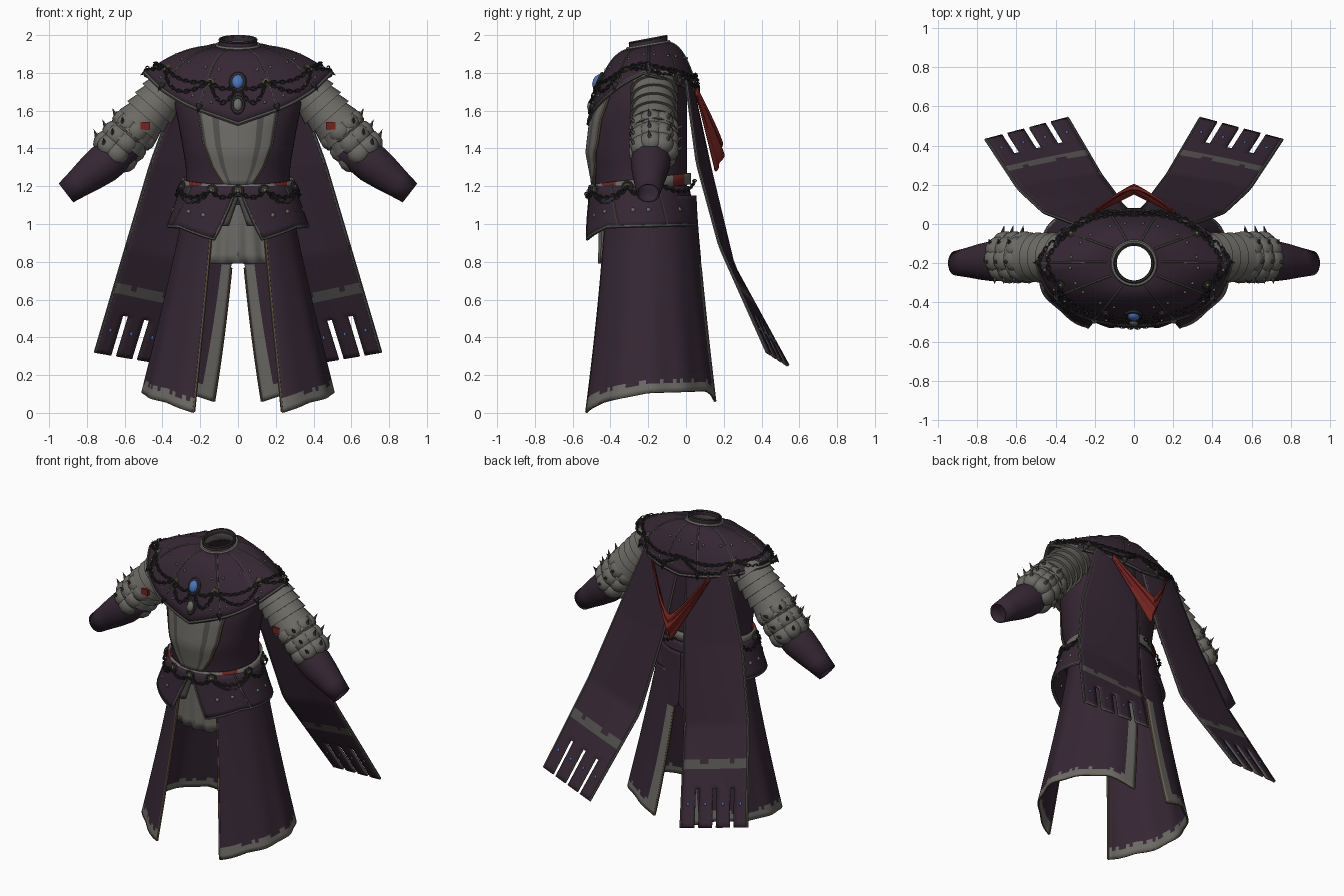
import bpy, bmesh, random
from math import sin, cos, pi, radians, degrees, asin
from mathutils import Vector as V, Matrix, Quaternion

random.seed(4)
cube = bpy.data.objects.get("Cube")
if cube:
    bpy.data.objects.remove(cube)
made = []


def material(name, *rgb):
    m = bpy.data.materials.new(name)
    m.use_nodes = True
    m.diffuse_color = (*rgb, 1)
    m.node_tree.nodes["Principled BSDF"].inputs["Base Color"].default_value = (*rgb, 1)
    return m


cloth = material("dark purple cloth", .036, .02, .034)
steel = material("grey steel", .15, .145, .13)
dull = material("dull steel", .085, .08, .075)
iron = material("dark iron", .03, .028, .027)
red = material("red cloth", .17, .017, .014)
blue = material("blue gem", .07, .17, .5)
bronze = material("aged bronze", .12, .085, .05)


def lut(x, *pts):
    """Piecewise linear lookup of numbers or vectors."""
    for (a, p), (b, q) in zip(pts, pts[1:]):
        if x <= b:
            return p + (q - p) * max(0, (x - a) / (b - a))
    return pts[-1][1]


def finish(name, bm, mats):
    bmesh.ops.recalc_face_normals(bm, faces=bm.faces)
    me = bpy.data.meshes.new(name)
    bm.to_mesh(me)
    bm.free()
    for m in mats:
        me.materials.append(m)
    ob = bpy.data.objects.new(name, me)
    bpy.context.collection.objects.link(ob)
    made.append(ob)
    return ob


def sheet(name, fn, nu, nv, mats, rule=None, keep=None, thick=0, rim=0):
    """Surface fn(u, v) with optional colour rule, cut-outs and thickness."""
    bm = bmesh.new()
    vs = [[bm.verts.new(fn(i / nu, j / nv)) for i in range(nu + 1)] for j in range(nv + 1)]
    for j in range(nv):
        for i in range(nu):
            u, v = (i + .5) / nu, (j + .5) / nv
            if keep and not keep(u, v):
                continue
            f = bm.faces.new((vs[j][i], vs[j][i + 1], vs[j + 1][i + 1], vs[j + 1][i]))
            f.material_index = rule(u, v) if rule else 0
    bmesh.ops.delete(bm, geom=[v for v in bm.verts if not v.link_faces], context='VERTS')
    bmesh.ops.remove_doubles(bm, verts=bm.verts, dist=1e-5)
    ob = finish(name, bm, mats)
    if thick:
        mod = ob.modifiers.new("thickness", 'SOLIDIFY')
        mod.thickness, mod.offset, mod.material_offset_rim = thick, 0, rim
    return ob


def tube(name, pts, r, mat):
    cu = bpy.data.curves.new(name, 'CURVE')
    cu.dimensions, cu.bevel_depth, cu.bevel_resolution = '3D', r, 1
    sp = cu.splines.new('POLY')
    sp.points.add(len(pts) - 1)
    for p, q in zip(sp.points, pts):
        p.co = (*q, 1)
    ob = bpy.data.objects.new(name, cu)
    me = bpy.data.meshes.new_from_object(ob)
    bpy.data.objects.remove(ob)
    me.materials.append(mat)
    made.append(bpy.data.objects.new(name, me))
    bpy.context.collection.objects.link(made[-1])


def torus(bm, M, minor, n):
    vs = [[bm.verts.new(M @ V(((1 + minor * cos(b)) * cos(a), (1 + minor * cos(b)) * sin(a), minor * sin(b))))
           for b in (k * pi / 3 for k in range(6))] for a in (2 * pi * k / n for k in range(n))]
    for i in range(n):
        for j in range(6):
            k, l = (i + 1) % n, (j + 1) % 6
            bm.faces.new((vs[i][j], vs[k][j], vs[k][l], vs[i][l]))


def stamp(name, kind, frames, mat, minor=.3, n=10):
    bm = bmesh.new()
    for M in frames:
        if kind == "ball":
            bmesh.ops.create_icosphere(bm, subdivisions=2, radius=1, matrix=M)
        elif kind == "box":
            bmesh.ops.create_cube(bm, size=2, matrix=M)
        elif kind == "ring":
            torus(bm, M, minor, n)
        else:
            bmesh.ops.create_cone(bm, cap_ends=True, segments=n, radius1=1, depth=1, matrix=M,
                                  radius2=0 if kind == "spike" else .75)
    return finish(name, bm, [mat])


def frame(p, normal, *size):
    return Matrix.LocRotScale(V(p), V(normal).to_track_quat('Z', 'Y'), V(size))


def chain(name, fn):
    pts, links, last = [fn(i / 300) for i in range(301)], [], None
    for p in pts:
        if last is None or (p - last).length > .022:
            if last:
                q = (p - last).to_track_quat('X', 'Z') @ Quaternion((1, 0, 0), len(links) % 2 * pi / 2)
                links.append(Matrix.LocRotScale(p, q, V((.016, .01, .01))))
            last = p
    stamp(name, "ring", links, iron, n=8)


def medallions(name, spots, r):
    stamp(name + "_discs", "disc", [frame(p, n, r, r, .02) for p, n in spots], bronze, n=14)
    stamp(name + "_rims", "ring", [frame(p, n, r, r, r) for p, n in spots], iron, n=14)
    stamp(name + "_studs", "ball", [frame(p + n * .008, n, r * .4, r * .4, .012) for p, n in spots], steel)


# Torso coat and breastplate
def torso(a, z, off=0):
    rx = lut(z, (1.1, .28), (1.3, .275), (1.5, .31), (1.65, .34), (1.82, .3)) + off
    front = lut(z, (1.1, -.48), (1.22, -.485), (1.38, -.515), (1.55, -.495), (1.82, -.4)) - off
    back = .005 + off
    return V((rx * sin(a), (front + back) / 2 - (back - front) / 2 * cos(a), z))


sheet("coat_torso", lambda u, v: torso(2 * pi * u, 1.1 + .72 * v), 48, 16, [cloth])


def plate(u, v):
    z = 1.2 + .5 * v
    w = lut(z, (1.2, .07), (1.3, .14), (1.42, .175), (1.7, .19))
    return torso(asin((2 * u - 1) * w / .3), z, .012)


sheet("breastplate", plate, 24, 14, [steel, dull],
      lambda u, v: int(.27 < abs(u - .5) < .32 or abs(u - .5) > .46), thick=.012)
for e in (0, 1):
    tube("breastplate_edge", [plate(e, i / 14) for i in range(15)], .008, bronze)


# Shoulder mantle
def mantle_point(a, t):
    d = abs(degrees(a))
    rim = lut(d, (0, 1.53), (40, 1.65), (70, 1.75), (90, 1.8), (130, 1.74), (180, 1.68))
    flare = 1 + .05 * t ** 4 * abs(cos(radians(d - 25) * 36 / 7 / 2)) ** 6
    z0 = 1.935 - .02 * cos(a)
    return V(((.1 + .37 * t) * flare * sin(a), -.2 - .025 * t - (.1 + .19 * t) * cos(a), z0 - (z0 - rim) * t ** 2.3))


def mantle(a, t):
    p = mantle_point(a, t)
    n = (mantle_point(a + .02, t) - p).cross(mantle_point(a, t - .02) - p).normalized()
    return p, n if n.dot(p - V((0, -.2, 1.5))) > 0 else -n


def on_mantle(a, t, off=.01):
    p, n = mantle(a, t)
    return p + n * off


sheet("shoulder_mantle", lambda u, v: mantle_point((2 * u - 1) * pi, v), 96, 16, [cloth], thick=.014)
tube("mantle_hem", [on_mantle((i / 48 - 1) * pi, 1, 0) for i in range(97)], .011, dull)
seams = [radians(s * d) for s in (1, -1) for d in (25, 60, 95, 130, 165)]
for a in seams:
    tube("mantle_seam", [on_mantle(a, .1 + .9 * i / 14, .006) for i in range(15)], .006, dull)
stamp("mantle_rivets", "ball", [frame(*mantle(a + d, t), .009, .009, .016) for a in seams
                                for d in (-.12, .12) for t in (.6, .92)], steel)
stamp("mantle_points", "spike", [frame(on_mantle(a, 1), mantle(a, 1)[0] - mantle(a, .9)[0], .018, .018, .05)
                                 for a in seams], iron)
hubs = ((0, .72), (22, .76), (70, .8), (130, .85), (180, .8))
medallions("mantle_medallion", [mantle(radians(s * d), t) for d, t in hubs[1:4] for s in (1, -1)], .026)
for s, side in ((1, "left"), (-1, "right")):
    for (d0, t0), (d1, t1) in zip(hubs, hubs[1:]):
        for sag in (.05, .16):
            chain(side + "_mantle_chain", lambda k: on_mantle(
                radians(s * (d0 + (d1 - d0) * k)), min(.97, t0 + (t1 - t0) * k + sag * sin(pi * k)), .016))

# Brooch, pendant and collar
p, n = mantle(0, .7)
stamp("brooch_gem", "ball", [frame(p + n * .02, n, .032, .042, .025)], blue)
stamp("brooch_setting", "ring", [frame(p + n * .012, n, .036, .046, .04)], iron, n=18)
p, n = mantle(0, .88)
stamp("pendant", "ball", [frame(p + n * .015, n, .024, .036, .018)], steel)
stamp("pendant_rim", "ring", [frame(p + n * .01, n, .03, .042, .03)], iron, n=16)


def collar(u, v):
    r = .115 - .02 * sin(pi * v * .6)
    a = 2 * pi * u
    return V((r * sin(a), -.2 - r * cos(a), 1.9 + .075 * v - .018 * cos(a)))


sheet("collar", collar, 32, 6, [cloth, steel], lambda u, v: int(v < .6), thick=.012)
stamp("collar_rings", "ring", [frame((0, -.2, z), (0, -.17, 1), r, r, r) for z, r in ((1.925, .12), (1.945, .11))],
      steel, .1, 32)
tube("collar_lip", [collar(i / 32, 1) for i in range(33)], .008, iron)


# Belt
def belt(a, h, off=.015):
    z = 1.21 - .03 * cos(a) + h
    return torso(a, z, off)


sheet("belt", lambda u, v: belt((2 * u - 1) * pi, .06 * v - .03), 72, 2, [steel, red],
      lambda u, v: int(38 < abs(2 * u - 1) * 180 < 58 or 128 < abs(2 * u - 1) * 180 < 150), thick=.014)
medallions("belt_medallion", [(belt(radians(d), -.005, .025), V((sin(radians(d)), -cos(radians(d)), 0)))
                              for d in (-75, -27, 0, 27, 75, 110, -110)], .026)
for s in (1, -1):
    for d0, d1, sag in ((0, 27, .03), (27, 75, .07), (27, 75, .04), (75, 110, .05), (110, 170, .05)):
        chain("belt_chain", lambda k: belt(radians(s * (d0 + (d1 - d0) * k)), -.01 - sag * sin(pi * k), .045))

# Loincloth and knotted sash ends
sheet("loincloth", lambda u, v: V(((2 * u - 1) * (.12 + .05 * v), -.45 + .05 * (2 * u - 1) ** 2 - .01 * cos(u * 25) * v,
                                   1.2 - .41 * v)), 20, 8, [steel], thick=.012)
for s in (1, -1):
    sheet("sash_end", lambda u, v: V((s * (.01 + .07 * v + (u - .5) * (.03 + .03 * v)), -.48 - .012 * sin(pi * u),
                                      1.16 - .17 * v)), 4, 5, [dull], thick=.01)


# Long split skirt and short overskirt
def skirt(u, v, s):
    slit = 0 if v < .33 else 6 + 9 * (v - .33) / .67
    d = 28 + (152 - slit) * u
    hem = lut(d, (28, .005), (50, .06), (90, .11), (145, .12), (166, .06))
    a, fold = radians(d), 1 + .012 * v * sin(d * .22)
    return V((s * (.27 + .23 * v ** 1.1) * sin(a) * fold, -.2 - (.25 + .12 * v ** 1.4) * cos(a) * fold,
              1.15 - (1.15 - hem) * v))


def overskirt(u, v, s):
    d0 = 1 + 19 * v
    d = d0 + (180 - d0) * u
    hem = lut(d, (20, .92), (55, .985), (180, 1.0))
    a = radians(d)
    return V((s * (.295 + .075 * v) * sin(a), -.245 - (.255 + .04 * v) * cos(a), 1.2 - (1.2 - hem) * v))


# Cape panels with cut tails
OUTER = [V(p) for p in ((.3, 0, 1.76), (.46, .06, 1.32), (.59, .18, .88), (.755, .43, .32))]
INNER = [V(p) for p in ((.03, .03, 1.74), (.08, .13, 1.28), (.17, .25, .78), (.34, .54, .25))]
STEPS = (0, .35, .65, 1)


def cape(u, v, s):
    p = lut(v, *zip(STEPS, INNER)).lerp(lut(v, *zip(STEPS, OUTER)), u)
    return V((s * p.x, p.y + .015 * sin(pi * u) * (1 - v), p.z))


# Sleeves and arm armour
def limb(name, keys, mats, s, thick=0):
    axis = (keys[-1][0] - keys[0][0]).normalized()
    side = V((0, 1, 0))
    up = axis.cross(side).normalized()
    last = len(keys) - 1

    def ring(u, v):
        c, r = keys[round(v * last)]
        p = c + (side * cos(2 * pi * u) + up * sin(2 * pi * u)) * r
        return V((s * p.x, p.y, p.z))
    sheet(name, ring, 24, last, mats, thick=thick)


SHOULDER, ELBOW, FORE, WRIST = V((.33, -.17, 1.75)), V((.61, -.17, 1.43)), V((.58, -.18, 1.42)), V((.91, -.2, 1.165))
for s, side in ((1, "left"), (-1, "right")):
    jag = [random.uniform(.935, .965) for i in range(48)]
    sheet(side + "_skirt", lambda u, v: skirt(u, v, s), 48, 48, [cloth, steel],
          lambda u, v: int(v > jag[int(u * 48)] or (u > .93 and v > .33)), thick=.012)
    tube(side + "_skirt_front_trim", [skirt(0, i / 24, s) for i in range(25)], .008, bronze)
    tube(side + "_skirt_back_trim", [skirt(1, .35 + .65 * i / 24, s) for i in range(25)], .008, bronze)
    tube(side + "_skirt_hem", [skirt(i / 32, 1, s) for i in range(33)], .006, bronze)

    sheet(side + "_overskirt", lambda u, v: overskirt(u, v, s), 36, 8, [cloth], thick=.014)
    tube(side + "_overskirt_hem", [overskirt(0, i / 8, s) for i in range(8)] +
         [overskirt(i / 36, 1, s) for i in range(37)], .009, dull)
    for u in (.3, .62):
        tube(side + "_overskirt_seam", [overskirt(u, i / 8, s) * 1.005 for i in range(9)], .007, dull)
    stamp(side + "_overskirt_rivets", "ball", [frame(overskirt(u, .6, s), (0, 0, 1), .014, .014, .014)
                                               for u in (.12, .22, .42, .52, .75)], steel)

    sheet(side + "_cape", lambda u, v: cape(u, v, s), 15, 60, [cloth, dull],
          lambda u, v: int(.77 < v + .006 * sin(u * 14) < .8), lambda u, v: v < .87 or int(u * 15) % 4 != 3, .014, 1)
    for e in (0, 1):
        tube(side + "_cape_edge", [cape(e, i / 30, s) for i in range(31)], .009, dull)
    stamp(side + "_cape_gems", "ball", [frame(cape((k * 4 + 1.5) / 15, .92, s), (0, .8, .5), .009, .014, .014)
                                        for k in range(4)], blue)

    lames = [(SHOULDER.lerp(ELBOW, (i + e) / 7), .112 + .016 * e) for i in range(7) for e in (0, 1)]
    limb(side + "_arm_lames", lames, [steel], s)
    limb(side + "_forearm_sleeve", [(FORE.lerp(WRIST, t), r) for t, r in
                                    ((0, .085), (.2, .096), (.4, .1), (.6, .088), (.8, .072), (1, .058))], [cloth], s, .01)
    axis = (ELBOW - SHOULDER).normalized()
    up = V((0, 1, 0)).cross(axis)
    up = up if up.z > 0 else -up
    petals, spikes = [], []
    for row in (-.09, -.01, .06):
        for d in (-100, -55, -10, 35, 80, 125, 180):
            out = up * cos(radians(d)) + V((0, 1, 0)) * sin(radians(d))
            c, m = ELBOW + axis * row + out * .085, V((s, 1, 1))
            petals.append(frame(c * m, out * m, .062, .062, .05))
            if abs(d) < 90:
                spikes.append(frame((c + out * .055) * m, (out - axis * .5) * m, .016, .016, .06))
    stamp(side + "_elbow_petals", "ball", petals, steel)
    stamp(side + "_elbow_spikes", "spike", spikes, dull, n=6)
    stamp(side + "_arm_strap", "box", [frame((s * .49, -.285, 1.52), (0, -1, 0), .025, .02, .012)], red)


# Draped red hood at the back
def hood(u, v):
    s = abs(2 * u - 1)
    top = V((0, .055 + .12 * (1 - s ** 1.5), 1.45 + .27 * s ** 1.3))
    low = V((0, .05 + .1 * (1 - s), 1.28 + .41 * s))
    p = top.lerp(low, v)
    bulge = .03 * sin(pi * v) * (1 - s) + .007 * sin(v * 15) * (1 - s * .6)
    return p + V((.21 * (2 * u - 1), bulge, 0))


sheet("draped_hood", hood, 40, 20, [red], thick=.012)

for ob in made:
    ob.select_set(True)
bpy.context.view_layer.objects.active = made[0]
bpy.ops.object.shade_smooth_by_angle(angle=radians(40))
